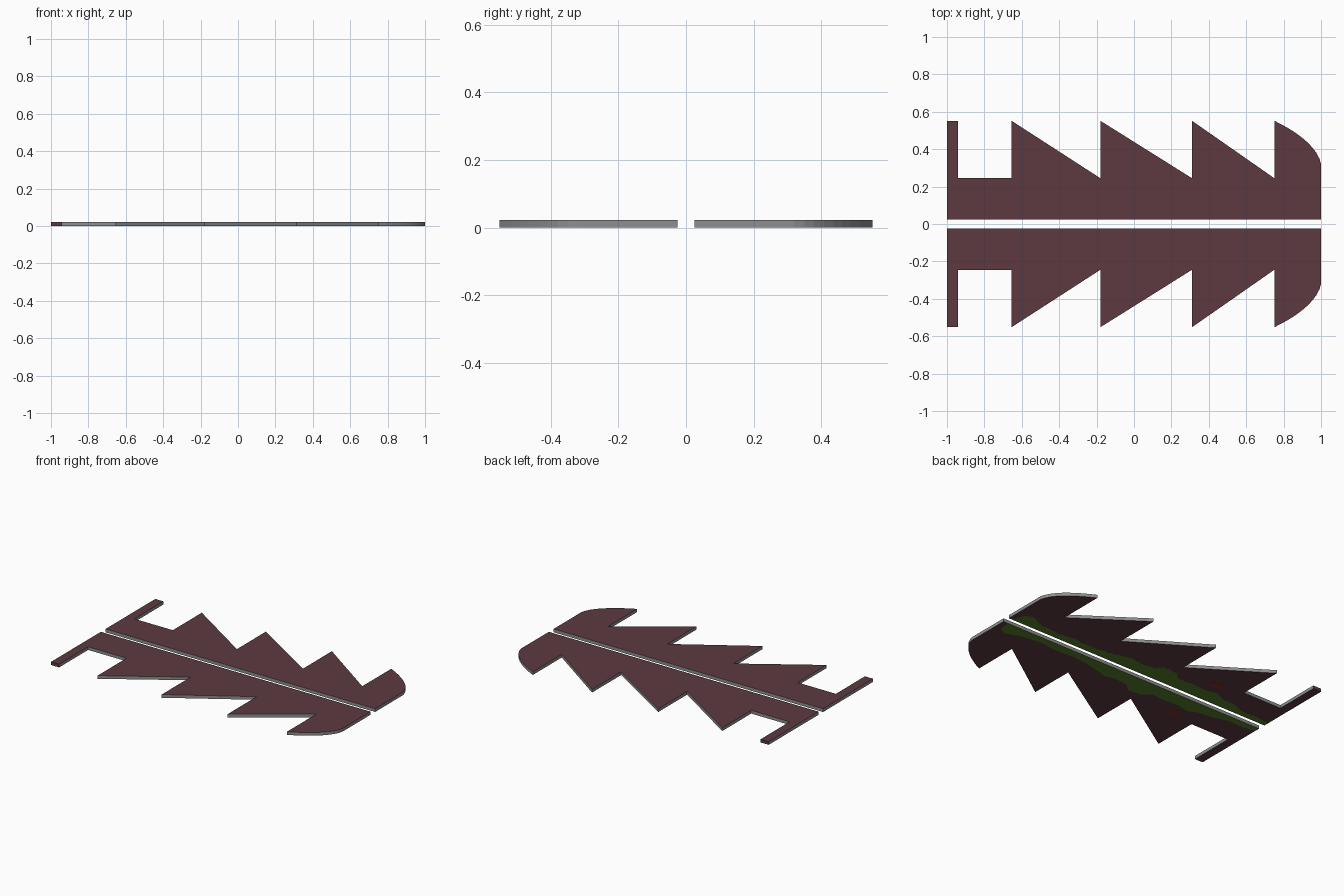
import bpy, bmesh
from mathutils import Vector, geometry

if "Cube" in bpy.data.objects:
    bpy.data.objects.remove(bpy.data.objects["Cube"])

THICK = 0.022   # board thickness
SKIN = 0.0006   # thickness of the underside stains


def material(name, rgb):
    # sRGB 0-255 to linear
    lin = [((c / 255 + 0.055) / 1.055) ** 2.4 for c in rgb]
    m = bpy.data.materials.new(name)
    m.diffuse_color = (*lin, 1)
    m.use_nodes = True
    m.node_tree.nodes["Principled BSDF"].inputs["Base Color"].default_value = m.diffuse_color
    return m


brown = material("dark red brown", (92, 58, 64))
grey = material("edge grey", (142, 142, 142))
green = material("moss green", (88, 126, 46))
rust = material("rust red", (122, 50, 46))


def slab(name, outline, z0, z1, mats, side_rule):
    """Extrude an outline (y > 0 half) and mirror it to the other half."""
    bm = bmesh.new()
    face = bm.faces.new([bm.verts.new((x, y, z0)) for x, y in outline])
    ext = bmesh.ops.extrude_face_region(bm, geom=[face])
    for v in ext["geom"]:
        if isinstance(v, bmesh.types.BMVert):
            v.co.z = z1
    bmesh.ops.recalc_face_normals(bm, faces=bm.faces)
    for f in bm.faces:
        f.material_index = side_rule(f)
    caps = [f for f in bm.faces if abs(f.normal.z) > 0.5]
    bmesh.ops.triangulate(bm, faces=caps)
    me = bpy.data.meshes.new(name)
    bm.to_mesh(me)
    bm.free()
    for m in mats:
        me.materials.append(m)
    ob = bpy.data.objects.new(name, me)
    bpy.context.collection.objects.link(ob)
    mod = ob.modifiers.new("mirror", "MIRROR")
    mod.use_axis = (False, True, False)
    mod.use_mirror_merge = False
    return ob


# Toothed board: end post, notch, three saw teeth, rounded nose
IN, ROOT, TIP = 0.025, 0.245, 0.552
outline = [(-1, IN), (-1, TIP), (-0.94, TIP), (-0.94, ROOT)]
teeth = [-0.655, -0.18, 0.31, 0.75]
for x in teeth:
    outline += [(x, ROOT), (x, TIP)]
nose = geometry.interpolate_bezier(Vector((0.75, TIP)), Vector((0.87, 0.495)),
                                   Vector((0.985, 0.41)), Vector((1, 0.32)), 10)
outline += [tuple(p) for p in nose[1:]] + [(1, IN)]


def board_rule(f):
    c = f.calc_center_median()
    post_tip = f.normal.y > 0.9 and c.x < -0.9 and c.y > 0.5
    return 0 if abs(f.normal.z) > 0.5 or post_tip else 1


slab("toothed_boards", outline, SKIN, THICK, [brown, grey], board_rule)

# Ragged moss band along the inner edge of the underside
moss = [(-1, IN), (-1, 0.06), (-0.9, 0.075), (-0.8, 0.07), (-0.7, 0.1),
        (-0.6, 0.11), (-0.53, 0.14), (-0.45, 0.12), (-0.33, 0.13),
        (-0.25, 0.12), (-0.19, 0.17), (-0.1, 0.175), (-0.05, 0.13),
        (0.05, 0.12), (0.12, 0.135), (0.25, 0.1), (0.4, 0.08), (0.55, 0.09),
        (0.65, 0.075), (0.8, 0.09), (0.9, 0.13), (0.95, 0.11), (0.97, IN)]
slab("moss_bands", moss, 0, SKIN, [green], lambda f: 0)

# Small rust spots on the underside
spot = [(-0.54, 0.2), (-0.48, 0.17), (-0.43, 0.2), (-0.44, 0.235), (-0.5, 0.24)]
slab("rust_spots", spot, 0, SKIN, [rust], lambda f: 0)
